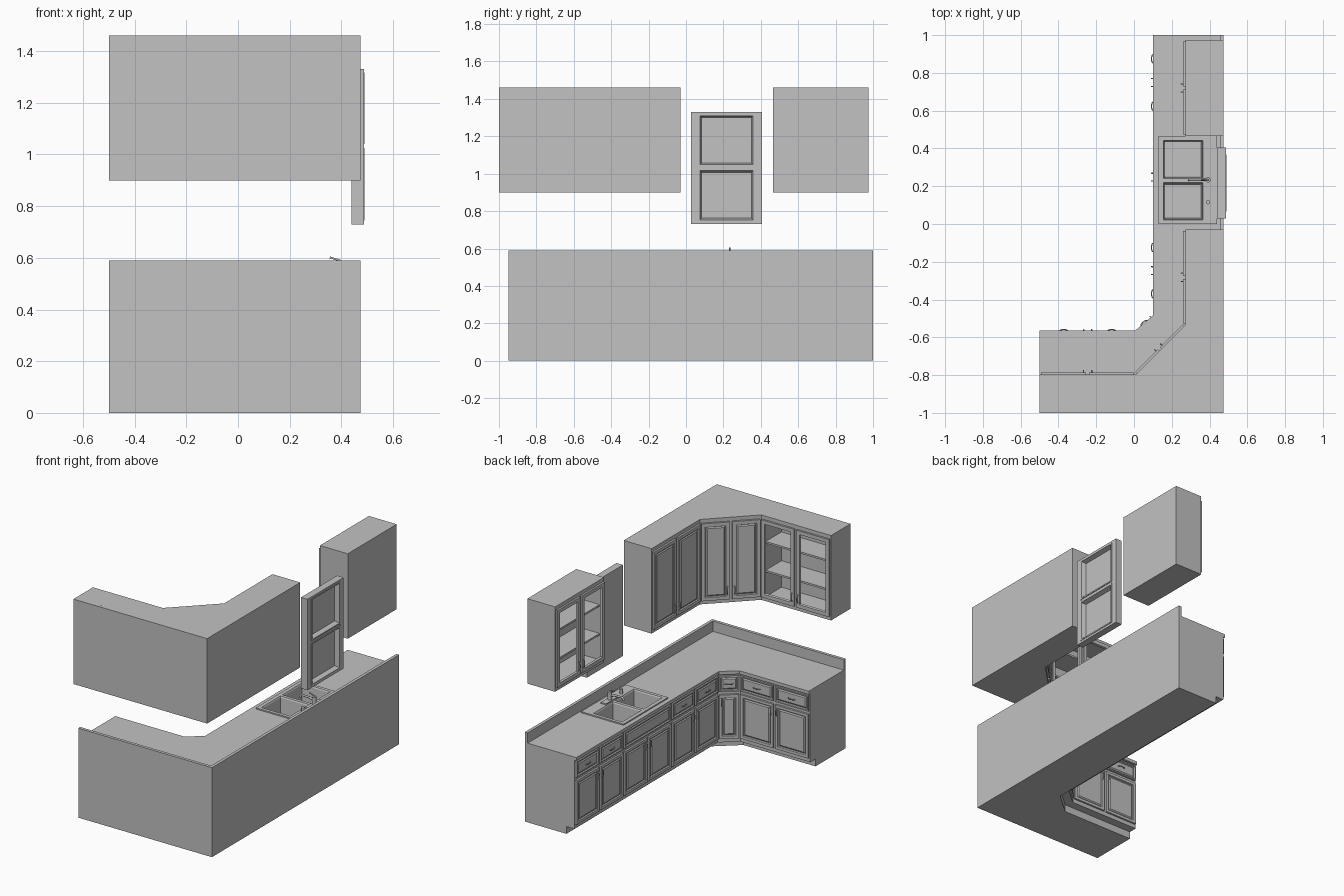
import bpy, bmesh, math
from mathutils import Matrix, Vector

cube = bpy.data.objects.get("Cube")
if cube:
    bpy.data.objects.remove(cube, do_unlink=True)

grey = bpy.data.materials.new("cabinet grey")
grey.use_nodes = True
GREY = (0.54, 0.54, 0.54, 1)
grey.diffuse_color = GREY
grey.node_tree.nodes["Principled BSDF"].inputs["Base Color"].default_value = GREY

WORLD = Matrix.Identity(4)


def finish(name, bm, matrix=WORLD):
    bm.transform(matrix)
    mesh = bpy.data.meshes.new(name)
    bm.to_mesh(mesh)
    bm.free()
    mesh.materials.append(grey)
    obj = bpy.data.objects.new(name, mesh)
    bpy.context.collection.objects.link(obj)
    return obj


def run(a, b):
    """Local frame of a cabinet front: x along it, y outward, z up. Also its length."""
    a, b = Vector((*a, 0)), Vector((*b, 0))
    u = (b - a).normalized()
    n = Vector((-u.y, u.x, 0))
    m = Matrix((u, n, (0, 0, 1))).transposed().to_4x4()
    m.translation = a
    return m, (b - a).length


def box_bm(lo, hi):
    bm = bmesh.new()
    bmesh.ops.create_cube(bm, size=1)
    lo, hi = Vector(lo), Vector(hi)
    for v in bm.verts:
        v.co = [(l + h) / 2 + c * (h - l) for c, l, h in zip(v.co, lo, hi)]
    bm.normal_update()
    return bm


def box(name, lo, hi, matrix=WORLD):
    return finish(name, box_bm(lo, hi), matrix)


def prism(name, points, z0, z1):
    bm = bmesh.new()
    face = bm.faces.new([bm.verts.new((x, y, z0)) for x, y in points])
    up = bmesh.ops.extrude_face_region(bm, geom=[face])["geom"]
    bmesh.ops.translate(bm, vec=(0, 0, z1 - z0), verts=[g for g in up if isinstance(g, bmesh.types.BMVert)])
    bmesh.ops.recalc_face_normals(bm, faces=bm.faces)
    return finish(name, bm)


def panel(name, m, u0, u1, z0, z1, border, t=0.012):
    """Raised panel: flat border, groove, then a bevelled centre field."""
    bm = box_bm((u0, 0, z0), (u1, t, z1))
    front = max(bm.faces, key=lambda f: f.normal.y)
    for width, depth in ((border, 0), (0.005, -0.007), (0.005, 0), (0.01, 0.005)):
        bmesh.ops.inset_region(bm, faces=[front], thickness=width, depth=depth)
    return finish(name, bm, m)


def open_frame(name, m, u0, u1, z0, z1, border, v0=0, v1=0.012, slope=0.006):
    """Rectangular frame with a sloped inner edge."""
    bm = box_bm((u0, v0, z0), (u1, v1, z1))
    front = max(bm.faces, key=lambda f: f.normal.y)
    back = min(bm.faces, key=lambda f: f.normal.y)
    bmesh.ops.inset_region(bm, faces=[front], thickness=border)
    bmesh.ops.inset_region(bm, faces=[back], thickness=border + slope)
    edges = list(front.edges) + list(back.edges)
    bmesh.ops.delete(bm, geom=[front, back], context='FACES_ONLY')
    bmesh.ops.bridge_loops(bm, edges=edges)
    bmesh.ops.recalc_face_normals(bm, faces=bm.faces)
    return finish(name, bm, m)


def tube(name, points, radius, matrix=WORLD):
    curve = bpy.data.curves.new(name, 'CURVE')
    curve.dimensions = '3D'
    curve.bevel_depth, curve.bevel_resolution, curve.use_fill_caps = radius, 1, True
    spline = curve.splines.new('POLY')
    spline.points.add(len(points) - 1)
    for p, co in zip(spline.points, points):
        p.co = (*(matrix @ Vector(co)), 1)
    curve.materials.append(grey)
    obj = bpy.data.objects.new(name, curve)
    bpy.context.collection.objects.link(obj)


def pull(m, u, z, upright):
    """Small bowed handle."""
    pts = []
    for s, v in ((-1, 0.01), (-0.7, 0.019), (0, 0.022), (0.7, 0.019), (1, 0.01)):
        pts.append((u, v, z + 0.028 * s) if upright else (u + 0.025 * s, v, z))
    tube("handle", pts, 0.003, m)


def cylinder(name, x, y, z0, z1, r):
    bm = bmesh.new()
    bmesh.ops.create_cone(bm, cap_ends=True, segments=20, radius1=r, radius2=r, depth=z1 - z0,
                          matrix=Matrix.Translation((x, y, (z0 + z1) / 2)))
    return finish(name, bm)


G = 0.008  # gap round doors and drawers


def base_fronts(m, u0, u1, count, sink=False):
    w = (u1 - u0) / count
    if sink:
        panel("sink_front", m, u0 + G, u1 - G, 0.385, 0.49, 0.012)
    for i in range(count):
        a, b = u0 + i * w + G, u0 + (i + 1) * w - G
        if not sink:
            panel("drawer_front", m, a, b, 0.385, 0.49, 0.012)
            pull(m, (a + b) / 2, 0.437, False)
        panel("base_door", m, a, b, 0.075, 0.365, 0.026)
        pull(m, b - 0.013 if i == 0 else a + 0.013, 0.32, True)


def upper_doors(m, length, glazed):
    half = length / 2
    for i in range(2):
        a, b = i * half + G, (i + 1) * half - G
        if glazed:
            open_frame("glass_door_frame", m, a, b, 0.925, 1.435, 0.034)
        else:
            panel("upper_door", m, a, b, 0.925, 1.435, 0.03)
        pull(m, b - 0.014 if i == 0 else a + 0.014, 0.985, True)


def open_cabinet(m, w, depth=0.203, z0=0.90, z1=1.46, t=0.018):
    """Hollow wall cabinet with a face frame and two shelves."""
    box("cabinet_back", (0, -depth, z0), (w, t - depth, z1), m)
    for a in (0, w - t):
        box("cabinet_side", (a, t - depth, z0), (a + t, 0, z1), m)
    for z in (z0, z1 - t):
        box("cabinet_board", (t, t - depth, z), (w - t, 0, z + t), m)
    for z in (1.08, 1.27):
        box("shelf", (t, t - depth, z), (w - t, -0.02, z + 0.012), m)
    box("centre_stile", (w / 2 - 0.018, -0.012, z0 + t), (w / 2 + 0.018, 0, z1 - t), m)
    for z in (z0 + t, z1 - t - 0.02):
        box("face_rail", (t, -0.011, z), (w - t, 0, z + 0.02), m)


# Base cabinets, toe kick, worktop and splashback
back = [(-0.5, -0.95), (0.475, -0.95), (0.475, 1)]
toe = prism("toe_kick", back + [(0.172, 1), (0.172, -0.51), (0.026, -0.635), (-0.5, -0.635)], 0, 0.05)
body = prism("base_cabinets", back + [(0.114, 1), (0.114, -0.492), (0.01, -0.58), (-0.5, -0.58)], 0.048, 0.502)
counter = prism("worktop", back + [(0.1, 1), (0.1, -0.485), (0.005, -0.565), (-0.5, -0.565)], 0.5, 0.522)
prism("splashback", back + [(0.455, 1), (0.455, -0.93), (-0.5, -0.93)], 0.52, 0.59)

# Opening for the sink
cutter = box("sink_cutter", (0.145, 0.012, 0.38), (0.38, 0.453, 0.7))
cutter.hide_render = True
cutter.hide_viewport = True
cutter.display_type = 'WIRE'
for obj in (body, counter):
    mod = obj.modifiers.new("sink_opening", 'BOOLEAN')
    mod.operation, mod.object, mod.solver = 'DIFFERENCE', cutter, 'EXACT'

# Drawers and doors of the base cabinets
m, length = run((0.114, -0.492), (0.114, 1))
base_fronts(m, 0, 0.49, 2)
base_fronts(m, 0.49, 0.99, 2, sink=True)
base_fronts(m, 0.99, length, 2)
m, length = run((0.01, -0.58), (0.114, -0.492))
base_fronts(m, 0, length, 1)
m, length = run((-0.5, -0.58), (0.01, -0.58))
base_fronts(m, 0, length, 2)

# Double sink: a grid of cells, with two of them pushed down
xs, ys = (0.13, 0.155, 0.365, 0.44), (0.0, 0.022, 0.22, 0.242, 0.443, 0.465)
bm = bmesh.new()
grid = [[bm.verts.new((x, y, 0.53)) for y in ys] for x in xs]
cells = {}
for i in range(len(xs) - 1):
    for j in range(len(ys) - 1):
        cells[i, j] = bm.faces.new((grid[i][j], grid[i + 1][j], grid[i + 1][j + 1], grid[i][j + 1]))
bm.normal_update()
rim = [e for e in bm.edges if e.is_boundary]
skirt = bmesh.ops.extrude_edge_only(bm, edges=rim)["geom"]
bmesh.ops.translate(bm, vec=(0, 0, -0.009), verts=[g for g in skirt if isinstance(g, bmesh.types.BMVert)])
for j in (1, 3):
    bowl = cells[1, j]
    bmesh.ops.inset_region(bm, faces=[bowl], thickness=0.006, depth=-0.008)
    bmesh.ops.inset_region(bm, faces=[bowl], thickness=0.008, depth=-0.105)
bmesh.ops.recalc_face_normals(bm, faces=bm.faces)
if cells[0, 0].normal.z < 0:
    bmesh.ops.reverse_faces(bm, faces=bm.faces)
finish("double_sink", bm)
for y in (0.121, 0.343):
    cylinder("drain_ring", 0.257, y, 0.416, 0.421, 0.024)
    cylinder("drain", 0.257, y, 0.42, 0.425, 0.012)

# Tap
box("tap_plate", (0.372, 0.165, 0.529), (0.41, 0.303, 0.537))
cylinder("tap_body", 0.392, 0.234, 0.535, 0.585, 0.014)
tube("tap_spout", [(0.392, 0.234, 0.555), (0.36, 0.234, 0.57), (0.30, 0.234, 0.572), (0.29, 0.234, 0.555)], 0.007)
tube("tap_lever", [(0.397, 0.234, 0.589), (0.355, 0.234, 0.602)], 0.004)
cylinder("sprayer", 0.392, 0.115, 0.529, 0.56, 0.011)

# Wall cabinets: solid corner with closed doors, glazed cabinets at both ends
fx, fy = 0.272, -0.797
prism("corner_wall_cabinet", [(0.009, -1), (0.475, -1), (0.475, -0.03), (fx, -0.03), (fx, -0.534), (0.009, fy)], 0.90, 1.46)
for a, b, glazed in (((fx, -0.534), (fx, -0.03), False), ((0.009, fy), (fx, -0.534), False),
                     ((-0.5, fy), (0.009, fy), True), ((fx, 0.465), (fx, 0.975), True)):
    m, length = run(a, b)
    if glazed:
        open_cabinet(m, length)
    upper_doors(m, length, glazed)

# Window: back plate, outer frame and two sashes
m, w = run((0.44, 0.405), (0.44, 0.028))
box("window_pane", (0, 0, 0.73), (w, 0.02, 1.33), m)
for a in (0, w - 0.04):
    box("window_stile", (a, 0.018, 0.73), (a + 0.04, 0.047, 1.33), m)
for z in (0.73, 1.315):
    box("window_rail", (0.04, 0.018, z), (w - 0.04, 0.047, z + 0.015), m)
box("window_mid_rail", (0.04, 0.018, 1.02), (w - 0.04, 0.045, 1.045), m)
for z0, z1 in ((0.745, 1.025), (1.04, 1.318)):
    open_frame("window_sash", m, 0.038, w - 0.038, z0, z1, 0.012, 0.019, 0.05, 0.013)
